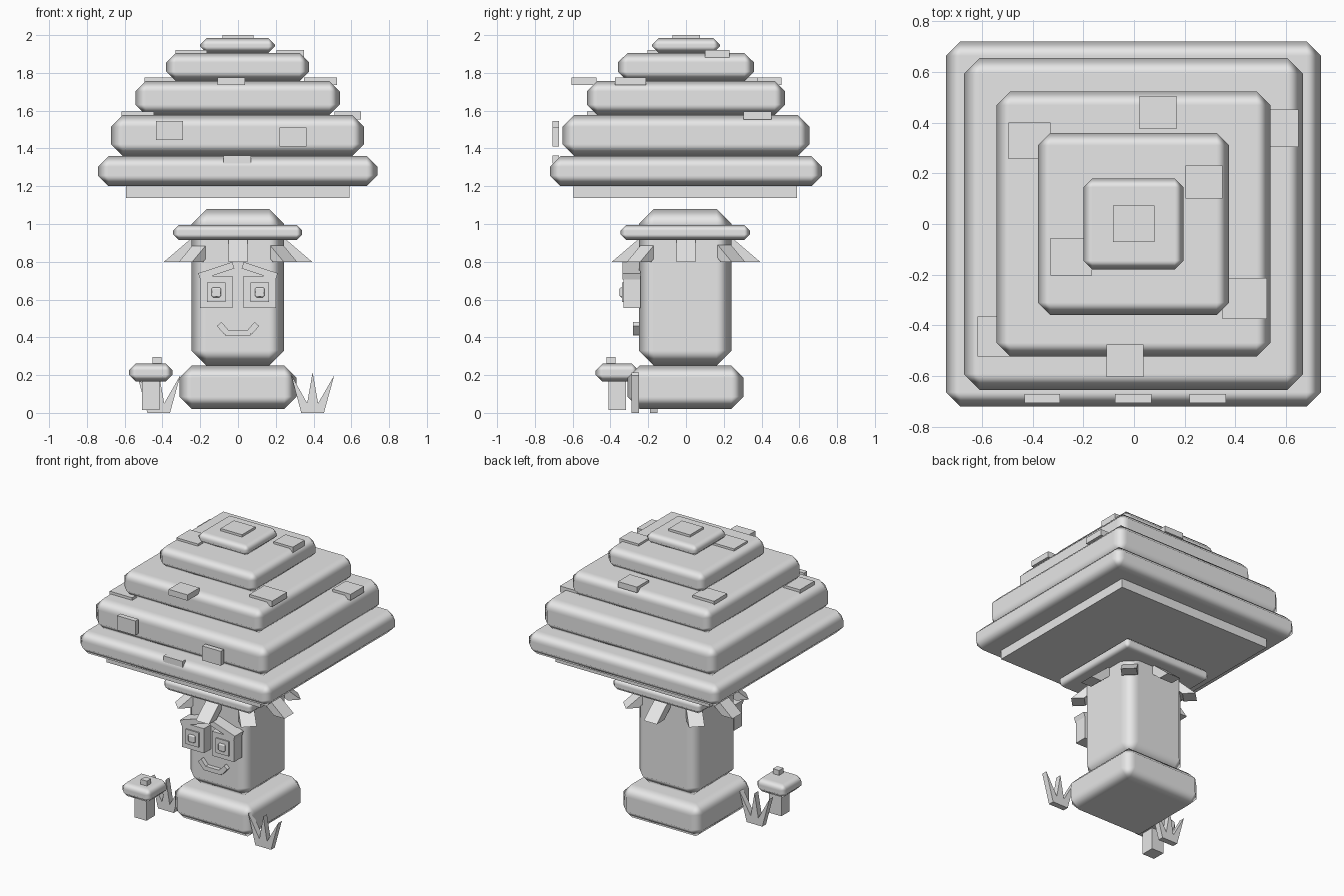
import bpy, bmesh, math
from mathutils import Matrix

grey = bpy.data.materials.new("plain grey")
grey.diffuse_color = (0.8, 0.8, 0.8, 1)


def add_object(name, bm):
    bmesh.ops.recalc_face_normals(bm, faces=bm.faces)
    mesh = bpy.data.meshes.new(name)
    bm.to_mesh(mesh)
    bm.free()
    mesh.materials.append(grey)
    ob = bpy.data.objects.new(name, mesh)
    bpy.context.collection.objects.link(ob)
    return ob


def box(name, x, y, z, chamfer=0, tilt=0):
    """Box from (min, max) ranges, with optional chamfer and tilt about y."""
    bm = bmesh.new()
    bmesh.ops.create_cube(bm, size=1)
    bmesh.ops.scale(bm, verts=bm.verts, vec=(x[1] - x[0], y[1] - y[0], z[1] - z[0]))
    ob = add_object(name, bm)
    ob.location = [(a + b) / 2 for a, b in (x, y, z)]
    ob.rotation_euler.y = tilt
    if chamfer:
        ob.data.shade_smooth()
        mod = ob.modifiers.new("chamfer", 'BEVEL')
        mod.width = chamfer
        mod.segments = 1
        mod.limit_method = 'NONE'
        mod.harden_normals = True
    return ob


def prism(name, outline, y0, y1):
    """Outline in x and z, given thickness along y."""
    bm = bmesh.new()
    face = bm.faces.new([bm.verts.new((x, y0, z)) for x, z in outline])
    ext = bmesh.ops.extrude_face_region(bm, geom=[face])
    verts = [v for v in ext["geom"] if isinstance(v, bmesh.types.BMVert)]
    bmesh.ops.translate(bm, verts=verts, vec=(0, y1 - y0, 0))
    return add_object(name, bm)


# Base and trunk
box("base", (-0.31, 0.31), (-0.31, 0.305), (0.02, 0.25), 0.065)
box("trunk", (-0.246, 0.244), (-0.25, 0.242), (0.25, 1.08), 0.08)

# Collar with eight flared flaps
box("collar", (-0.343, 0.34), (-0.347, 0.338), (0.915, 0.995), 0.03)
for i in range(8):
    flap = prism("collar_flap", [(0.31, 0.80), (0.392, 0.80), (0.24, 0.93), (0.16, 0.93)],
                 -0.05, 0.05)
    flap.rotation_euler.z = i * math.pi / 4

# Stepped cap: half width x, half width y, bottom, top, chamfer
box("cap_underside", (-0.593, 0.59), (-0.595, 0.587), (1.137, 1.21))
for hx, hy, z0, z1, c in [(0.74, 0.721, 1.20, 1.36, 0.057),
                          (0.67, 0.655, 1.36, 1.577, 0.063),
                          (0.541, 0.524, 1.577, 1.757, 0.055),
                          (0.378, 0.36, 1.757, 1.905, 0.05),
                          (0.198, 0.18, 1.905, 1.984, 0.035)]:
    box("cap_layer", (-hx - 0.002, hx - 0.002), (-hy, hy), (z0, z1), c)

# Raised spots lying on the steps
box("top_spot", (-0.083, 0.081), (-0.072, 0.074), (1.96, 2.0))
for x, y, z in [((0.022, 0.168), (0.375, 0.505), (1.735, 1.775)),
                ((-0.495, -0.33), (0.257, 0.40), (1.735, 1.775)),
                ((0.35, 0.525), (-0.375, -0.213), (1.735, 1.775)),
                ((-0.108, 0.037), (-0.605, -0.475), (1.735, 1.775)),
                ((0.203, 0.35), (0.10, 0.23), (1.88, 1.92)),
                ((-0.33, -0.165), (-0.203, -0.055), (1.88, 1.92)),
                ((0.51, 0.65), (0.305, 0.452), (1.553, 1.595)),
                ((-0.617, -0.445), (-0.523, -0.365), (1.553, 1.595))]:
    box("cap_spot", x, y, z)

# Upright spots at the front
for x, z in [((-0.433, -0.292), (1.445, 1.545)),
             ((0.22, 0.363), (1.41, 1.51)),
             ((-0.076, 0.07), (1.32, 1.362))]:
    box("front_spot", x, (-0.707, -0.672), z)

# Eyes and brows
for s in (-1, 1):
    cx = s * 0.115
    box("eye_block", (cx - 0.085, cx + 0.085), (-0.33, -0.24), (0.555, 0.725))
    box("eye_panel", (cx - 0.05, cx + 0.05), (-0.338, -0.32), (0.588, 0.69))
    box("pupil", (cx - 0.026, cx + 0.026), (-0.352, -0.33), (0.612, 0.664), 0.008)
    box("brow", (cx - 0.095, cx + 0.095), (-0.335, -0.24), (0.734, 0.77), 0, s * 0.32)

# Smile
box("smile_middle", (-0.07, 0.065), (-0.28, -0.24), (0.41, 0.44))
for s in (-1, 1):
    box("smile_end", (s * 0.08 - 0.03, s * 0.08 + 0.03), (-0.28, -0.24),
        (0.432, 0.464), 0, -s * 0.85)

# Small mushroom beside the base
box("small_stem", (-0.508, -0.415), (-0.41, -0.318), (0.015, 0.18))
box("small_cap", (-0.577, -0.346), (-0.478, -0.25), (0.165, 0.262), 0.037)
box("small_cap_knob", (-0.452, -0.405), (-0.42, -0.373), (0.25, 0.296))

# Grass tufts: three tapering blades each
for cx, y in [(0.395, -0.268), (-0.42, -0.17)]:
    for a, b, tip, top in [(-0.06, 0.0, -0.115, 0.205),
                           (-0.038, 0.038, 0.0, 0.215),
                           (0.0, 0.06, 0.115, 0.20)]:
        prism("grass_blade", [(cx + a, 0.0), (cx + b, 0.0), (cx + tip, top)],
              y - 0.02, y + 0.02)
